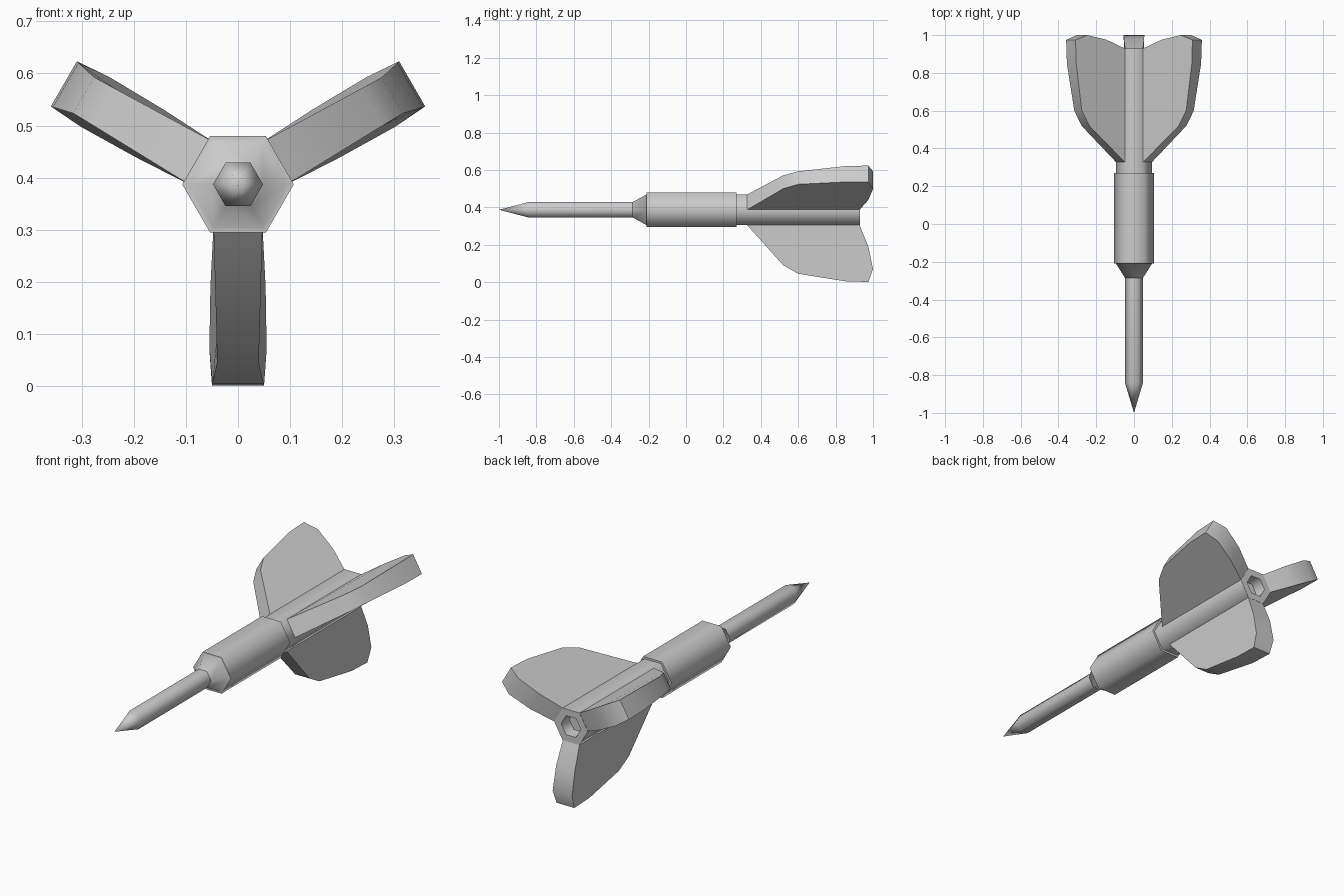
import bpy, bmesh
from math import sin, cos, pi, radians

if "Cube" in bpy.data.objects:
    bpy.data.objects.remove(bpy.data.objects["Cube"])

AXIS_Z = 0.387   # height of the dart's long axis
SIDES = 6


def finish(name, bm, angle):
    bmesh.ops.remove_doubles(bm, verts=bm.verts, dist=1e-5)
    bmesh.ops.recalc_face_normals(bm, faces=bm.faces)
    mesh = bpy.data.meshes.new(name)
    bm.to_mesh(mesh)
    bm.free()
    for p in mesh.polygons:
        p.use_smooth = True
    mesh.set_sharp_from_angle(angle=radians(angle))
    ob = bpy.data.objects.new(name, mesh)
    ob.location.z = AXIS_Z
    bpy.context.collection.objects.link(ob)
    return ob


def hex_lathe(name, profile):
    """Six-sided turned part along y from (y, radius) pairs."""
    bm = bmesh.new()
    rings = []
    for y, r in profile:
        count = SIDES if r > 0 else 1
        rings.append([bm.verts.new((r * cos(i * 2 * pi / SIDES), y,
                                    r * sin(i * 2 * pi / SIDES))) for i in range(count)])
    for a, b in zip(rings, rings[1:]):
        for i in range(SIDES):
            j = (i + 1) % SIDES
            corners = [a[i % len(a)], a[j % len(a)], b[j % len(b)], b[i % len(b)]]
            bm.faces.new(list(dict.fromkeys(corners)))
    return finish(name, bm, 65)


def fin(name, angle):
    # outline: y, distance from axis, half thickness
    outline = [(0.325, 0.080, 0.047), (0.52, 0.297, 0.041), (0.60, 0.342, 0.040),
               (0.85, 0.382, 0.049), (0.975, 0.386, 0.050), (1.0, 0.317, 0.055),
               (0.975, 0.197, 0.053), (0.928, 0.080, 0.047)]
    bm = bmesh.new()
    c, s = cos(angle), sin(angle)
    left, right = [[bm.verts.new((r * c - k * t * s, y, r * s + k * t * c))
                    for y, r, t in outline] for k in (-1, 1)]
    bm.faces.new(left)
    bm.faces.new(right[::-1])
    n = len(outline)
    for i in range(n):
        j = (i + 1) % n
        bm.faces.new((left[i], left[j], right[j], right[i]))
    return finish(name, bm, 45)


# Pointed shaft
hex_lathe("point_shaft", [(-1.0, 0), (-0.84, 0.048), (-0.27, 0.048), (-0.27, 0)])
# Grip barrel with tapered collar and stepped ends
hex_lathe("barrel", [(-0.285, 0), (-0.285, 0.048), (-0.21, 0.095), (-0.21, 0.107),
                     (0.27, 0.107), (0.27, 0)])
# Tail stem with hexagonal socket in its end
hex_lathe("tail_stem", [(0.26, 0), (0.26, 0.095), (0.93, 0.095), (0.93, 0.056),
                        (0.87, 0.052), (0.87, 0)])
# Three tail fins on alternate flats
for i, deg in enumerate((30, 150, 270)):
    fin(f"tail_fin_{i + 1}", radians(deg))
